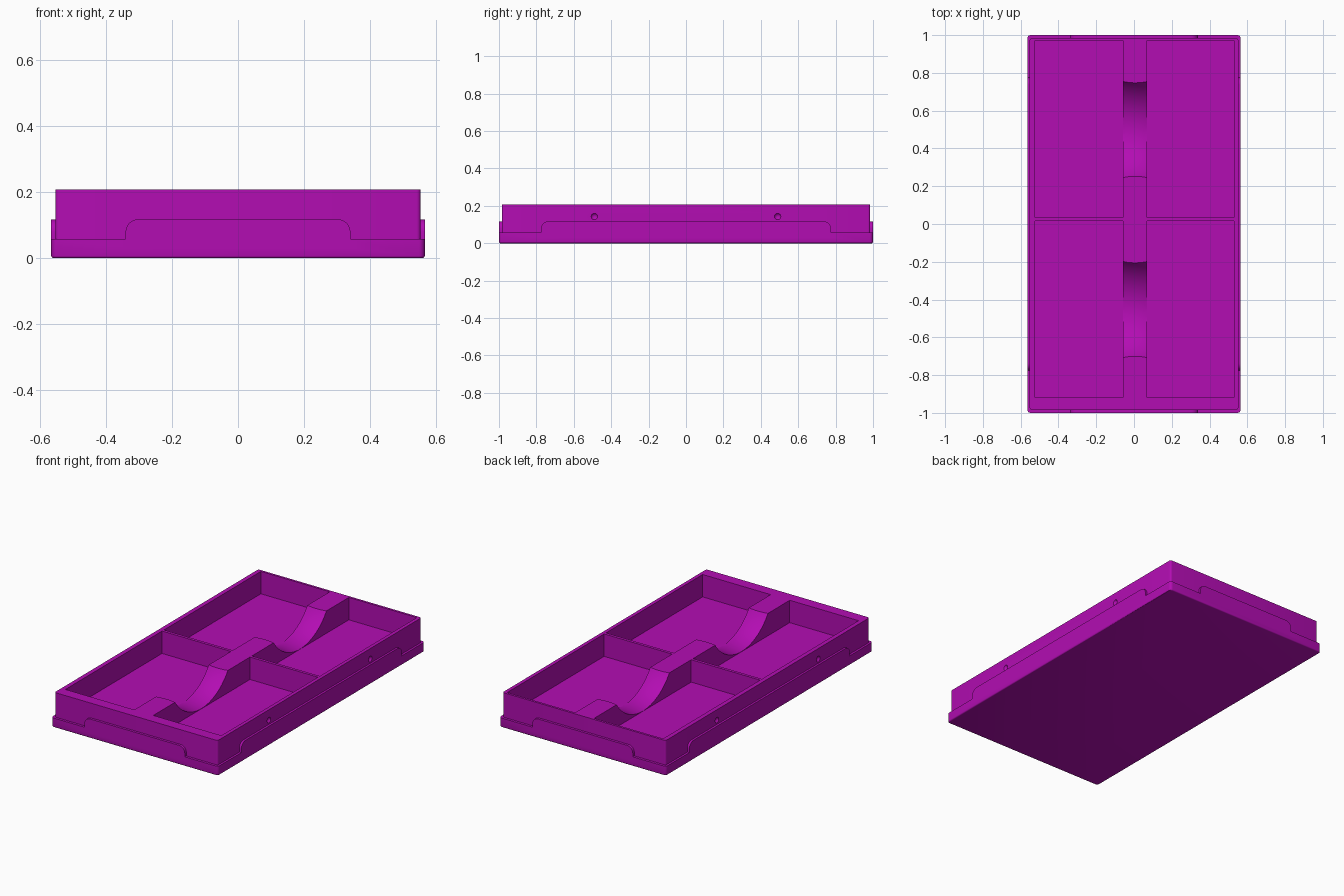
import bpy
import bmesh
from math import sin, cos, pi, asin
from mathutils import Matrix

if "Cube" in bpy.data.objects:
    bpy.data.objects.remove(bpy.data.objects["Cube"], do_unlink=True)

purple = bpy.data.materials.new("purple plastic")
purple.use_nodes = True
COLOR = (0.45, 0.004, 0.45, 1)
purple.diffuse_color = COLOR
purple.node_tree.nodes["Principled BSDF"].inputs["Base Color"].default_value = COLOR

HX, HY = 0.565, 1.0        # half size of the base
BX, BY = 0.552, 0.985      # half size of the body
RIM, TAB, TOP, FLOOR = 0.057, 0.117, 0.207, 0.07


def finish(name, bm):
    bmesh.ops.recalc_face_normals(bm, faces=bm.faces)
    mesh = bpy.data.meshes.new(name)
    bm.to_mesh(mesh)
    bm.free()
    mesh.materials.append(purple)
    obj = bpy.data.objects.new(name, mesh)
    bpy.context.collection.objects.link(obj)
    return obj


def box(name, x0, x1, y0, y1, z0, z1, corner=0, foot=0):
    bm = bmesh.new()
    bmesh.ops.create_cube(bm, size=1)
    for v in bm.verts:
        v.co.x = x1 if v.co.x > 0 else x0
        v.co.y = y1 if v.co.y > 0 else y0
        v.co.z = z1 if v.co.z > 0 else z0
    if corner:
        upright = [e for e in bm.edges if abs(e.verts[0].co.z - e.verts[1].co.z) > 0.01]
        bmesh.ops.bevel(bm, geom=upright, offset=corner, segments=5, profile=0.5, affect='EDGES')
    if foot:
        low = [e for e in bm.edges if all(v.co.z < z0 + 1e-5 for v in e.verts)]
        bmesh.ops.bevel(bm, geom=low, offset=foot, segments=3, profile=0.5, affect='EDGES')
    return finish(name, bm)


def tab(name, half, inner, outer, along_x, sign):
    """Upright plate with two rounded top corners."""
    r = 0.038
    outline = [(-half, 0.03), (half, 0.03)]
    for cx, start in ((half - r, 0), (r - half, pi / 2)):
        outline += [(cx + r * cos(start + i * pi / 12), TAB - r + r * sin(start + i * pi / 12))
                    for i in range(7)]
    bm = bmesh.new()
    rings = []
    for depth in (inner * sign, outer * sign):
        rings.append([bm.verts.new((u, depth, z) if along_x else (depth, u, z))
                      for u, z in outline])
        bm.faces.new(rings[-1])
    n = len(outline)
    for i in range(n):
        j = (i + 1) % n
        bm.faces.new((rings[0][i], rings[0][j], rings[1][j], rings[1][i]))
    return finish(name, bm)


def scoop(name, yc):
    """Saddle-shaped finger cutout across the centre divider."""
    half, depth = 0.255, TOP - FLOOR - 0.001
    radius = (half ** 2 + depth ** 2) / (2 * depth)
    zc = TOP - depth + radius
    xc, steps, cols = 0.0055, 32, 8
    bm = bmesh.new()
    rings = []
    for c in range(cols + 1):
        t = 2 * c / cols - 1
        r = radius - 0.006 * (1 - t * t)
        span = asin(min(1, half / radius)) + 0.25
        ring = []
        for i in range(steps + 1):
            a = span * (2 * i / steps - 1)
            ring.append(bm.verts.new((xc + 0.0655 * t, yc + r * sin(a), zc - r * cos(a))))
        rings.append(ring)
    for a, b in zip(rings, rings[1:]):
        for i in range(steps):
            bm.faces.new((a[i], a[i + 1], b[i + 1], b[i]))
        bm.faces.new((a[0], b[0], b[-1], a[-1]))
    bm.faces.new(rings[0])
    bm.faces.new(rings[-1])
    bmesh.ops.triangulate(bm, faces=[f for f in bm.faces])
    return finish(name, bm)


def dimple(name, x, y):
    bm = bmesh.new()
    bmesh.ops.create_uvsphere(bm, u_segments=24, v_segments=12, radius=0.019,
                              matrix=Matrix.Translation((x, y, 0.143)))
    return finish(name, bm)


def combine(target, tools, operation):
    bpy.context.view_layer.objects.active = target
    for tool in tools:
        mod = target.modifiers.new(tool.name, 'BOOLEAN')
        mod.operation = operation
        mod.solver = 'EXACT'
        mod.object = tool
        bpy.ops.object.modifier_apply(modifier=mod.name)
        bpy.data.objects.remove(tool, do_unlink=True)


# Base rim with a raised tab on each side
base = box("base_rim", -HX, HX, -HY, HY, 0, RIM, corner=0.018, foot=0.007)
tabs = []
for s in (-1, 1):
    tabs.append(tab("end_tab", 0.34, BY - 0.01, HY, True, s))
    tabs.append(tab("side_tab", 0.775, BX - 0.01, HX, False, s))
combine(base, tabs, 'UNION')

# Tray body with four compartments, two finger scoops and side dimples
body = box("tray_body", -BX, BX, -BY, BY, 0.02, TOP, corner=0.012)
cuts = [box("pocket_cutter", x0, x1, y0, y1, FLOOR, TOP + 0.1)
        for x0, x1 in ((-0.525, -0.059), (0.07, 0.53))
        for y0, y1 in ((-0.918, 0.016), (0.034, 0.971))]
cuts += [scoop("scoop_cutter", y) for y in (0.5, -0.453)]
cuts += [dimple("dimple_cutter", x, y) for x in (-0.56, 0.56) for y in (-0.49, 0.49)]
combine(body, cuts, 'DIFFERENCE')

# Smooth curved areas, keep hard edges
bpy.ops.object.select_all(action='DESELECT')
for obj in (base, body):
    obj.select_set(True)
bpy.context.view_layer.objects.active = body
bpy.ops.object.shade_smooth_by_angle(angle=pi / 6)
